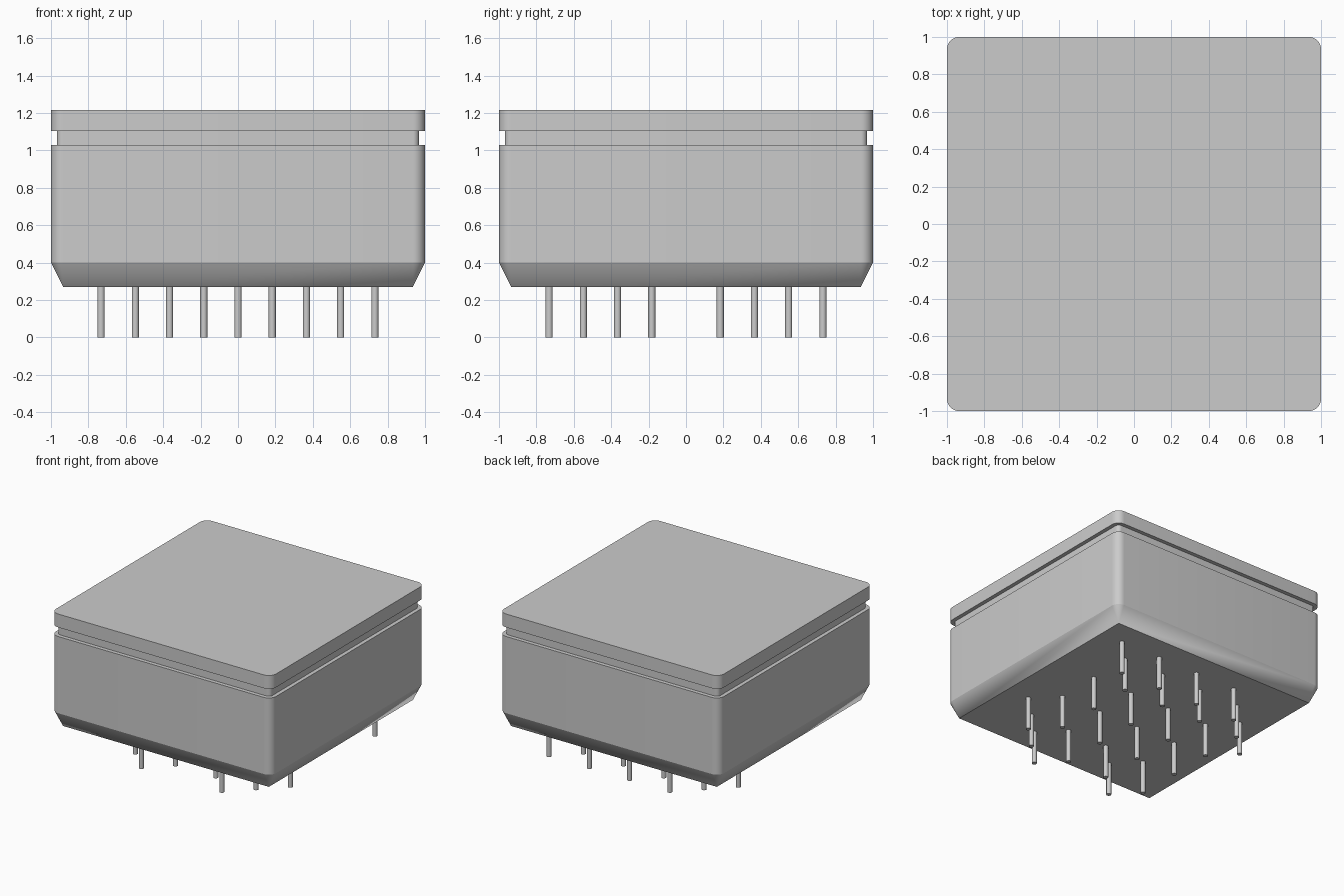
import bpy
import bmesh
import math

cube = bpy.data.objects.get("Cube")
if cube:
    bpy.data.objects.remove(cube, do_unlink=True)

grey = bpy.data.materials.new("light grey")
grey.use_nodes = True
colour = (0.6, 0.6, 0.6, 1)
grey.diffuse_color = colour
grey.node_tree.nodes["Principled BSDF"].inputs["Base Color"].default_value = colour

CORE = 0.935       # centre of every corner arc
ARC_STEPS = 8
PITCH = 0.183


def finish(bm, name):
    bmesh.ops.remove_doubles(bm, verts=bm.verts, dist=0.0005)
    bmesh.ops.recalc_face_normals(bm, faces=bm.faces)
    mesh = bpy.data.meshes.new(name)
    bm.to_mesh(mesh)
    bm.free()
    mesh.materials.append(grey)
    obj = bpy.data.objects.new(name, mesh)
    bpy.context.collection.objects.link(obj)
    bpy.ops.object.select_all(action="DESELECT")
    obj.select_set(True)
    bpy.context.view_layer.objects.active = obj
    bpy.ops.object.shade_smooth_by_angle(angle=math.radians(20))
    return obj


def rounded_block(name, levels):
    """Loft rounded squares given as (height, corner radius)."""
    bm = bmesh.new()
    rings = []
    for z, radius in levels:
        ring = []
        for corner in range(4):
            middle = math.pi / 4 + corner * math.pi / 2
            cx = math.copysign(CORE, math.cos(middle))
            cy = math.copysign(CORE, math.sin(middle))
            for step in range(ARC_STEPS + 1):
                a = (corner + step / ARC_STEPS) * math.pi / 2
                ring.append(bm.verts.new((cx + radius * math.cos(a),
                                          cy + radius * math.sin(a), z)))
        rings.append(ring)
    for low, high in zip(rings, rings[1:]):
        for i in range(len(low)):
            j = (i + 1) % len(low)
            bm.faces.new((low[i], low[j], high[j], high[i]))
    bm.faces.new(rings[0][::-1])
    bm.faces.new(rings[-1])
    return finish(bm, name)


# Housing: tapered foot with square base, body, recessed groove and lid
rounded_block("housing_body", [(0.27, 0), (0.4, 0.065), (1.03, 0.065)])
rounded_block("groove_neck", [(1.03, 0.033), (1.105, 0.033)])
rounded_block("lid", [(1.105, 0.065), (1.215, 0.065)])

# Pins: inner four by four grid plus a few around the rim, in pitch steps
steps = (-3, -1, 1, 3)
pins = [(x, y) for x in steps for y in steps]
pins += [(4, 4), (2, 4), (0, 4), (-2, 4), (-4, 2), (4, -2), (2, -4), (-2, -4)]
for number, (x, y) in enumerate(pins, 1):
    bm = bmesh.new()
    bmesh.ops.create_cone(bm, cap_ends=True, segments=24, radius1=0.019,
                          radius2=0.019, depth=0.27)
    pin = finish(bm, f"pin_{number}")
    pin.location = (x * PITCH, y * PITCH, 0.135)
